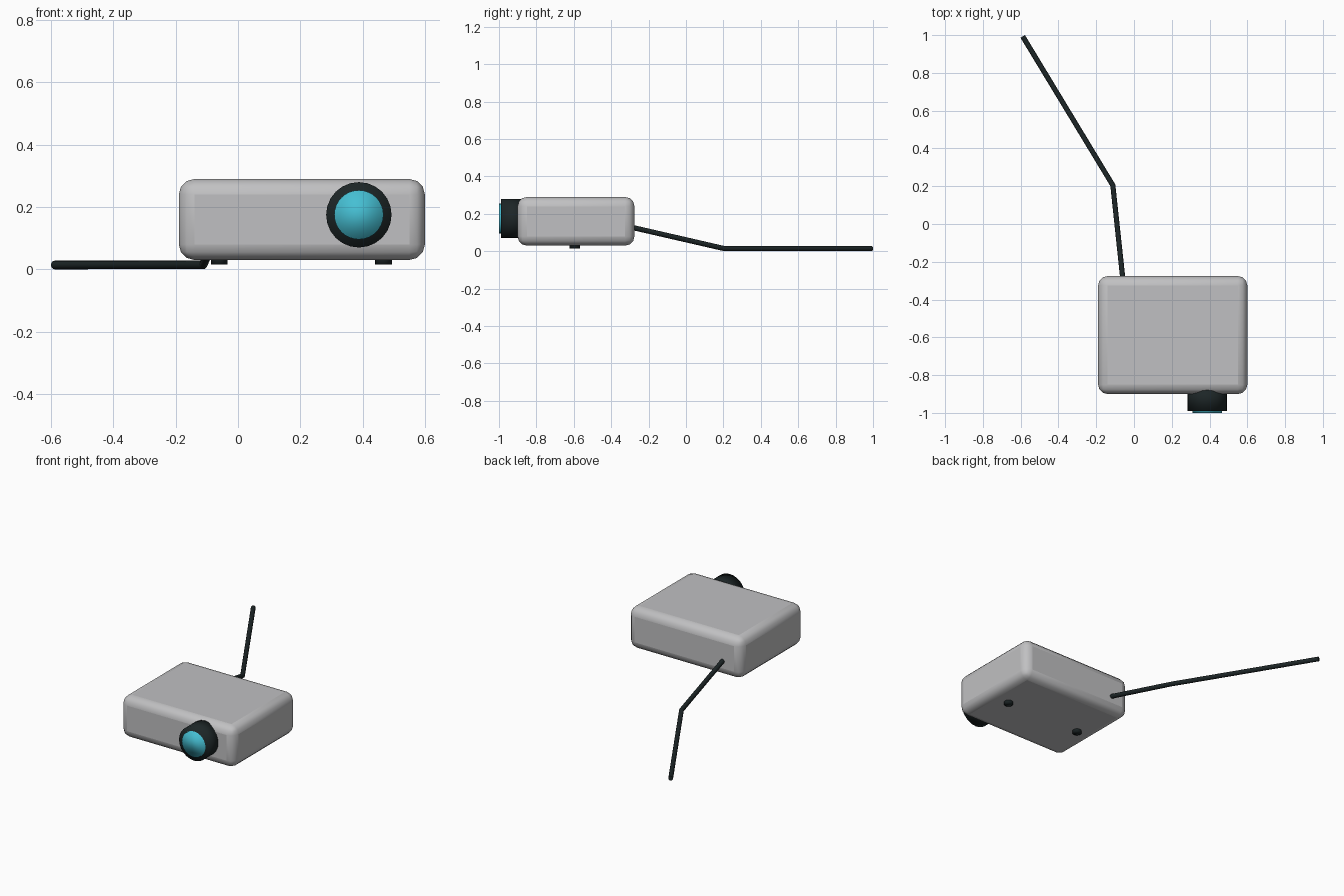
import bpy
import bmesh
from math import radians
from mathutils import Vector

cube = bpy.data.objects.get("Cube")
if cube:
    bpy.data.objects.remove(cube, do_unlink=True)


def material(name, rgb):
    m = bpy.data.materials.new(name)
    m.use_nodes = True
    m.diffuse_color = (*rgb, 1)
    m.node_tree.nodes["Principled BSDF"].inputs["Base Color"].default_value = (*rgb, 1)
    return m


GREY = material("light grey plastic", (0.53, 0.53, 0.54))
BLACK = material("black rubber", (0.012, 0.019, 0.02))
CYAN = material("cyan glass", (0.06, 0.52, 0.65))


def finish(name, mat):
    obj = bpy.context.object
    obj.name = name
    obj.data.materials.append(mat)
    return obj


def cylinder(name, mat, radius, depth, location, sides, facing_front=False):
    bpy.ops.mesh.primitive_cylinder_add(
        vertices=sides, radius=radius, depth=depth, location=location,
        rotation=(radians(90) if facing_front else 0, 0, 0))
    bpy.ops.object.shade_smooth()
    return finish(name, mat)


# Rounded housing
bpy.ops.mesh.primitive_cube_add(size=1, location=(0.205, -0.588, 0.16))
body = finish("housing", GREY)
body.scale = (0.79, 0.625, 0.26)
bpy.ops.object.transform_apply(location=False, rotation=False, scale=True)
bevel = body.modifiers.new("rounded edges", "BEVEL")
bevel.width = 0.05
bevel.segments = 3
bpy.ops.object.shade_smooth_by_angle(angle=radians(40))

# Lens barrel and glass
cylinder("lens_barrel", BLACK, 0.105, 0.13, (0.388, -0.925, 0.175), 24, True)
cylinder("lens_glass", CYAN, 0.079, 0.05, (0.388, -0.975, 0.175), 32, True)

# Feet under the housing
for side, x in (("right", -0.06), ("left", 0.467)):
    cylinder(side + "_foot", BLACK, 0.027, 0.04, (x, -0.595, 0.035), 16)

# Power cable: a round tube swept through a bent path
path = [Vector(p) for p in ((-0.055, -0.33, 0.137), (-0.112, 0.205, 0.014), (-0.589, 0.993, 0.014))]
bend = ((path[1] - path[0]).normalized() + (path[2] - path[1]).normalized()).normalized()
normals = [(path[1] - path[0]).normalized(), bend, (path[2] - path[1]).normalized()]
SIDES = 12
bm = bmesh.new()
rings = []
for point, normal in zip(path, normals):
    frame = normal.to_track_quat("Y", "Z").to_matrix().to_4x4()
    frame.translation = point
    ring = bmesh.ops.create_circle(bm, segments=SIDES, radius=0.0138)["verts"]
    for v in ring:
        v.co = frame @ Vector((v.co.x, 0, v.co.y))
    rings.append(ring)
for a, b in zip(rings, rings[1:]):
    for i in range(SIDES):
        j = (i + 1) % SIDES
        bm.faces.new((a[i], a[j], b[j], b[i]))
bm.faces.new(rings[0])
bm.faces.new(rings[-1])
bmesh.ops.recalc_face_normals(bm, faces=bm.faces)
mesh = bpy.data.meshes.new("power_cable")
bm.to_mesh(mesh)
bm.free()
cable = bpy.data.objects.new("power_cable", mesh)
mesh.materials.append(BLACK)
bpy.context.collection.objects.link(cable)
bpy.ops.object.select_all(action="DESELECT")
cable.select_set(True)
bpy.context.view_layer.objects.active = cable
bpy.ops.object.shade_smooth_by_angle(angle=radians(40))
